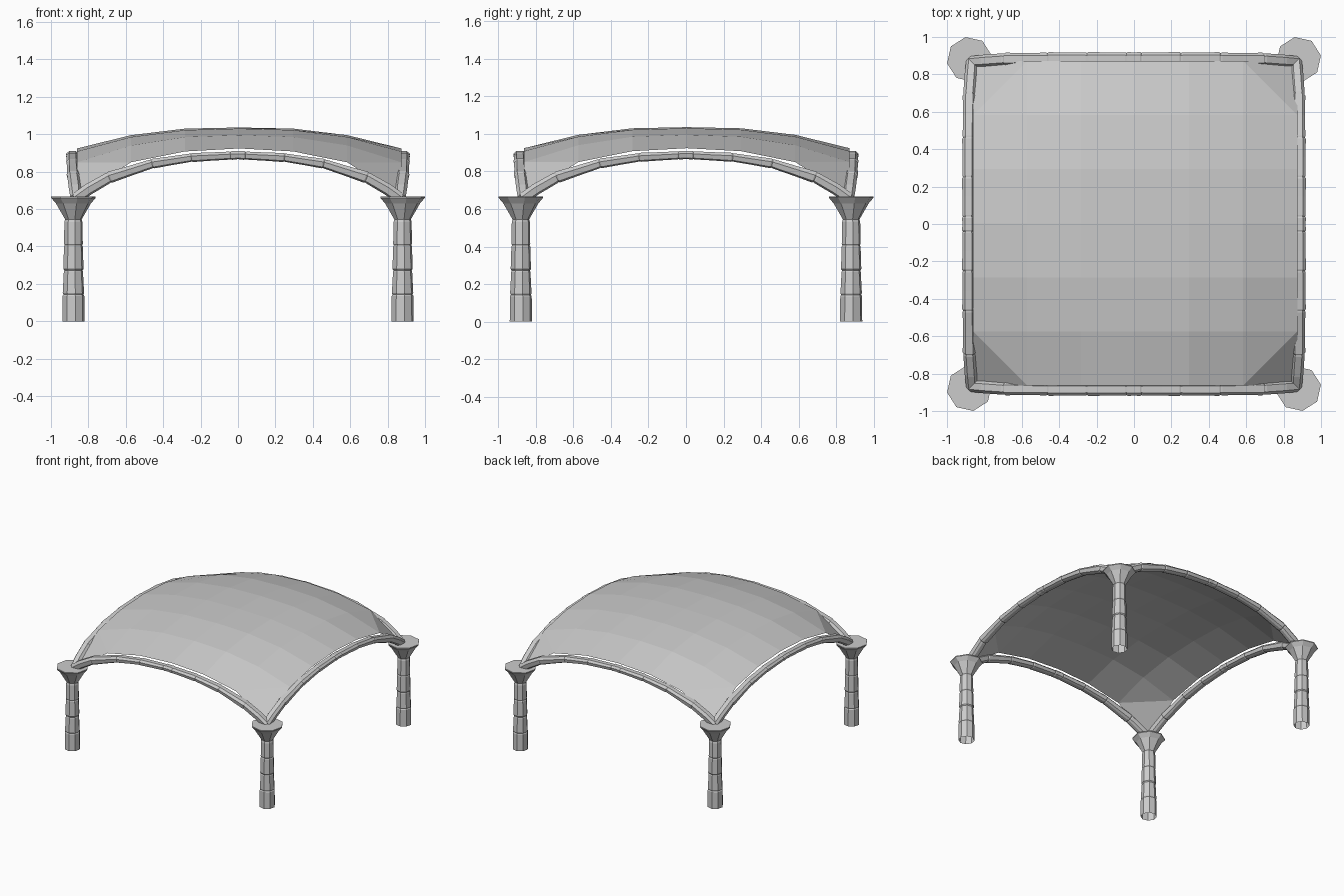
import bpy, bmesh
from math import sin, cos, pi, radians
from mathutils import Vector, Matrix

if "Cube" in bpy.data.objects:
    bpy.data.objects.remove(bpy.data.objects["Cube"])


def make_object(name, bm):
    bmesh.ops.recalc_face_normals(bm, faces=bm.faces)
    mesh = bpy.data.meshes.new(name)
    bm.to_mesh(mesh)
    bm.free()
    ob = bpy.data.objects.new(name, mesh)
    bpy.context.collection.objects.link(ob)
    return ob


def skin(bm, rings, cap_start=False, cap_end=False):
    loops = [[bm.verts.new(p) for p in ring] for ring in rings]
    n = len(loops[0])
    for a, b in zip(loops, loops[1:]):
        for i in range(n):
            bm.faces.new((a[i], a[(i + 1) % n], b[(i + 1) % n], b[i]))
    if cap_start:
        bm.faces.new(loops[0][::-1])
    if cap_end:
        bm.faces.new(loops[-1])


def circle(r, z, sides=8, turn=radians(10)):
    return [(r * cos(turn + 2 * pi * i / sides), r * sin(turn + 2 * pi * i / sides), z)
            for i in range(sides)]


def sample(points, x):
    # linear interpolation through rows of (x, value, value, ...)
    for a, b in zip(points, points[1:]):
        if x <= b[0]:
            t = (x - a[0]) / (b[0] - a[0])
            return [p + (q - p) * t for p, q in zip(a[1:], b[1:])]
    return list(points[-1][1:])


# Columns: jointed drums with a flared capital
COLUMN = [(0.060, 0), (0.059, 0.135), (0.054, 0.143), (0.058, 0.15), (0.052, 0.265),
          (0.049, 0.272), (0.055, 0.28), (0.051, 0.40), (0.047, 0.407), (0.051, 0.414),
          (0.049, 0.53), (0.045, 0.545), (0.095, 0.63), (0.121, 0.66), (0.121, 0.667)]
for k, side in enumerate(("front_right", "back_right", "back_left", "front_left")):
    bm = bmesh.new()
    skin(bm, [circle(r, z) for r, z in COLUMN], cap_end=True)
    ob = make_object("column_" + side, bm)
    ob.matrix_world = (Matrix.Rotation(k * pi / 2, 4, 'Z')
                       @ Matrix.Translation((0.88, -0.88, 0)))

# Arched ribs: (distance from middle, height, side offset, half width, half height)
RIB = [(0, 0.888, 0.885, 0.033, 0.022), (0.25, 0.875, 0.885, 0.033, 0.023),
       (0.46, 0.842, 0.884, 0.033, 0.025), (0.69, 0.768, 0.880, 0.034, 0.030),
       (0.80, 0.705, 0.872, 0.033, 0.031), (0.87, 0.655, 0.866, 0.031, 0.030)]
JOINTS = [0.04, 0.25, 0.46, 0.69]


def rib_ring(s, scale):
    z, off, w, h = sample(RIB, abs(s))
    e = 0.03
    za = sample(RIB, min(abs(s - e), 0.87))[0]
    zb = sample(RIB, min(abs(s + e), 0.87))[0]
    sa, sb = max(s - e, -0.87), min(s + e, 0.87)
    up = Vector((za - zb, 0, sb - sa)).normalized()
    ring = []
    for u, v in ((-1, 0.35), (-0.55, 1), (0.55, 1), (1, 0.35), (0.8, -0.7),
                 (0.3, -1), (-0.3, -1), (-0.8, -0.7)):
        ring.append(Vector((s, -off + u * w * scale, z)) + up * v * h * scale)
    return ring


stations = [(0, 0.97), (0.80, 1.0), (0.87, 1.0), (0.145, 0.98), (0.355, 0.98), (0.575, 0.98)]
for j in JOINTS:
    stations += [(j - 0.008, 1.05), (j, 0.90), (j + 0.008, 0.97)]
stations.sort()
stations = [(-s, c) for s, c in reversed(stations[1:])] + stations
for k, side in enumerate(("front", "right", "back", "left")):
    bm = bmesh.new()
    skin(bm, [rib_ring(s, c) for s, c in stations], True, True)
    ob = make_object("arched_rib_" + side, bm)
    ob.rotation_euler.z = k * pi / 2

# Canopy: one faceted sheet, drawn down to a point at each capital
HEIGHT = [[1.036, 1.030, 0.995, 0.924],
          [1.030, 1.022, 0.985, 0.908],
          [0.995, 0.985, 0.940, 0.850],
          [0.924, 0.908, 0.850, 0.665]]
bm = bmesh.new()
grid = {}
for i in range(-3, 4):
    for j in range(-3, 4):
        grid[i, j] = bm.verts.new((i * 0.289 + 0.006, j * 0.289 + 0.004,
                                   HEIGHT[abs(i)][abs(j)]))
for i in range(-3, 3):
    for j in range(-3, 3):
        a, b, c, d = (grid[i, j], grid[i + 1, j], grid[i + 1, j + 1], grid[i, j + 1])
        if i in (-3, 2) and j in (-3, 2):
            # corner cell creased across the corner
            if i == j:
                bm.faces.new((a, b, d))
                bm.faces.new((b, c, d))
            else:
                bm.faces.new((a, b, c))
                bm.faces.new((a, c, d))
        else:
            bm.faces.new((a, b, c, d))
make_object("canopy", bm)
